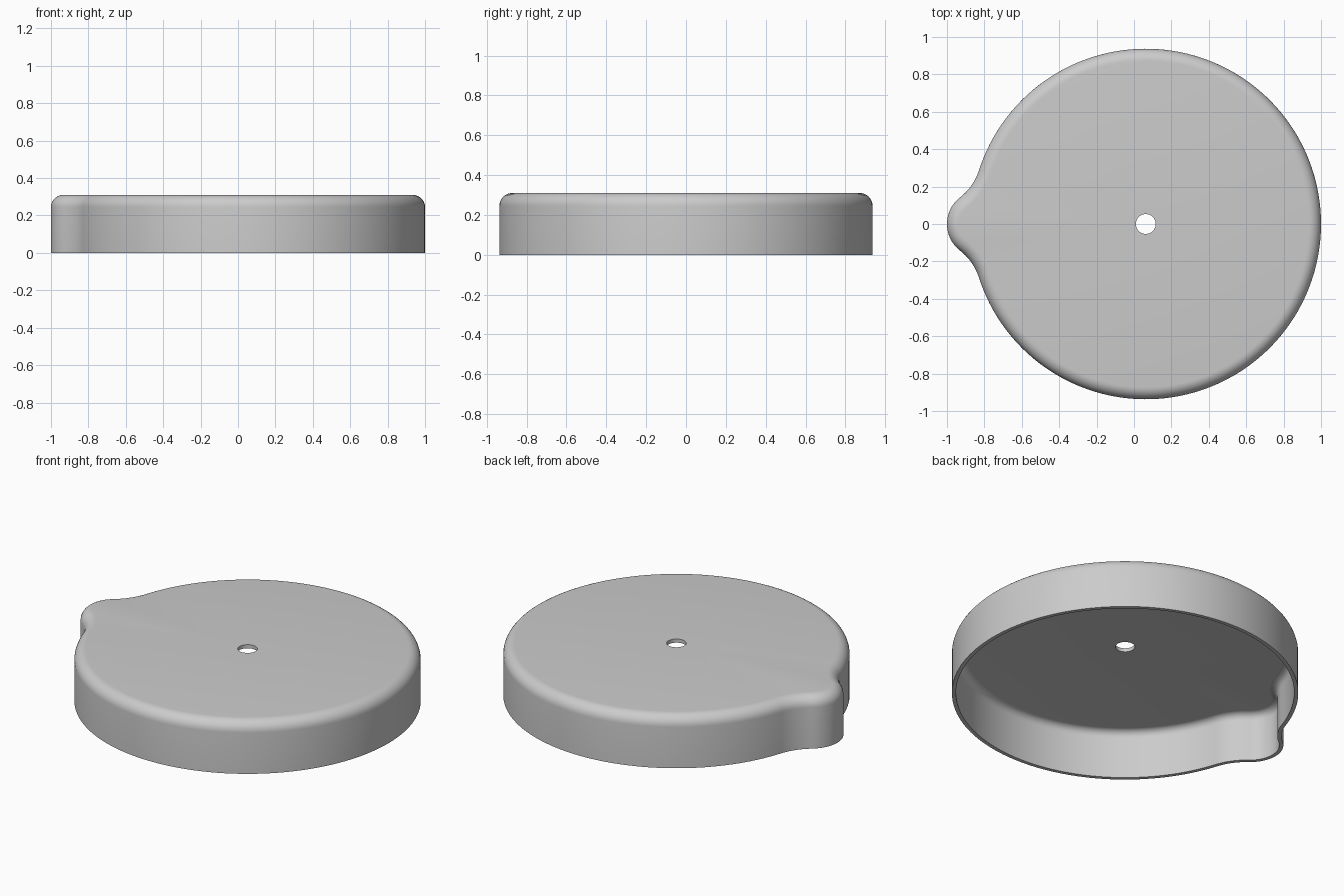
import bpy
import bmesh
from math import acos, atan2, cos, pi, sin, tau
from mathutils import Vector

cube = bpy.data.objects.get("Cube")
if cube:
    bpy.data.objects.remove(cube, do_unlink=True)

HEIGHT, WALL, ROUND = 0.31, 0.022, 0.065
DISC_R, TIP_R, BLEND_R, HOLE_R = 0.937, 0.18, 0.3, 0.053
disc = Vector((1 - DISC_R, 0))
tip = Vector((TIP_R - 1, 0))

# Centre of the concave blend between disc and lug
span = disc.x - tip.x
a, b = DISC_R + BLEND_R, TIP_R + BLEND_R
alpha = acos((span**2 + a**2 - b**2) / (2 * span * a))
blend = disc + a * Vector((-cos(alpha), sin(alpha)))
blend_low = Vector((blend.x, -blend.y))
beta = atan2(blend.y, blend.x - tip.x)


def arc(centre, radius, start, end, steps):
    angles = [start + (end - start) * i / steps for i in range(steps)]
    return [centre + radius * Vector((cos(t), sin(t))) for t in angles]


def outline(inset):
    """Disc with a blended lug, moved inward by inset."""
    return (arc(disc, DISC_R - inset, alpha - pi, pi - alpha, 140)
            + arc(blend, BLEND_R + inset, -alpha, beta - pi, 14)
            + arc(tip, TIP_R - inset, beta, tau - beta, 24)
            + arc(blend_low, BLEND_R + inset, pi - beta, alpha, 14))


def hole():
    return [disc + HOLE_R * (p - disc).normalized() for p in outline(0)]


def rounded_rim(inset, top, radius, steps=8):
    """Rings curving from the wall onto the flat top."""
    turns = [pi / 2 * i / steps for i in range(steps + 1)]
    return [(outline(inset + radius * (1 - cos(t))), top - radius * (1 - sin(t)))
            for t in turns]


# Closed section: outer wall, top, hole, underside, inner wall
sections = [(outline(0), 0)]
sections += rounded_rim(0, HEIGHT, ROUND)
sections += [(hole(), HEIGHT), (hole(), HEIGHT - WALL)]
sections += reversed(rounded_rim(WALL, HEIGHT - WALL, ROUND - WALL))
sections += [(outline(WALL), 0)]

bm = bmesh.new()
rings = [[bm.verts.new((p.x, p.y, z)) for p in pts] for pts, z in sections]
for low, high in zip(rings, rings[1:] + rings[:1]):
    for i in range(len(low)):
        j = (i + 1) % len(low)
        bm.faces.new((low[i], low[j], high[j], high[i]))
bmesh.ops.recalc_face_normals(bm, faces=bm.faces)

mesh = bpy.data.meshes.new("lid_shell")
bm.to_mesh(mesh)
bm.free()
lid = bpy.data.objects.new("lid_shell", mesh)
bpy.context.collection.objects.link(lid)

# Plain grey finish
grey = bpy.data.materials.new("light_grey")
grey.use_nodes = True
colour = (0.6, 0.6, 0.6, 1)
grey.diffuse_color = colour
grey.node_tree.nodes["Principled BSDF"].inputs["Base Color"].default_value = colour
mesh.materials.append(grey)

bpy.ops.object.select_all(action="DESELECT")
lid.select_set(True)
bpy.context.view_layer.objects.active = lid
bpy.ops.object.shade_smooth_by_angle(angle=pi / 6)
